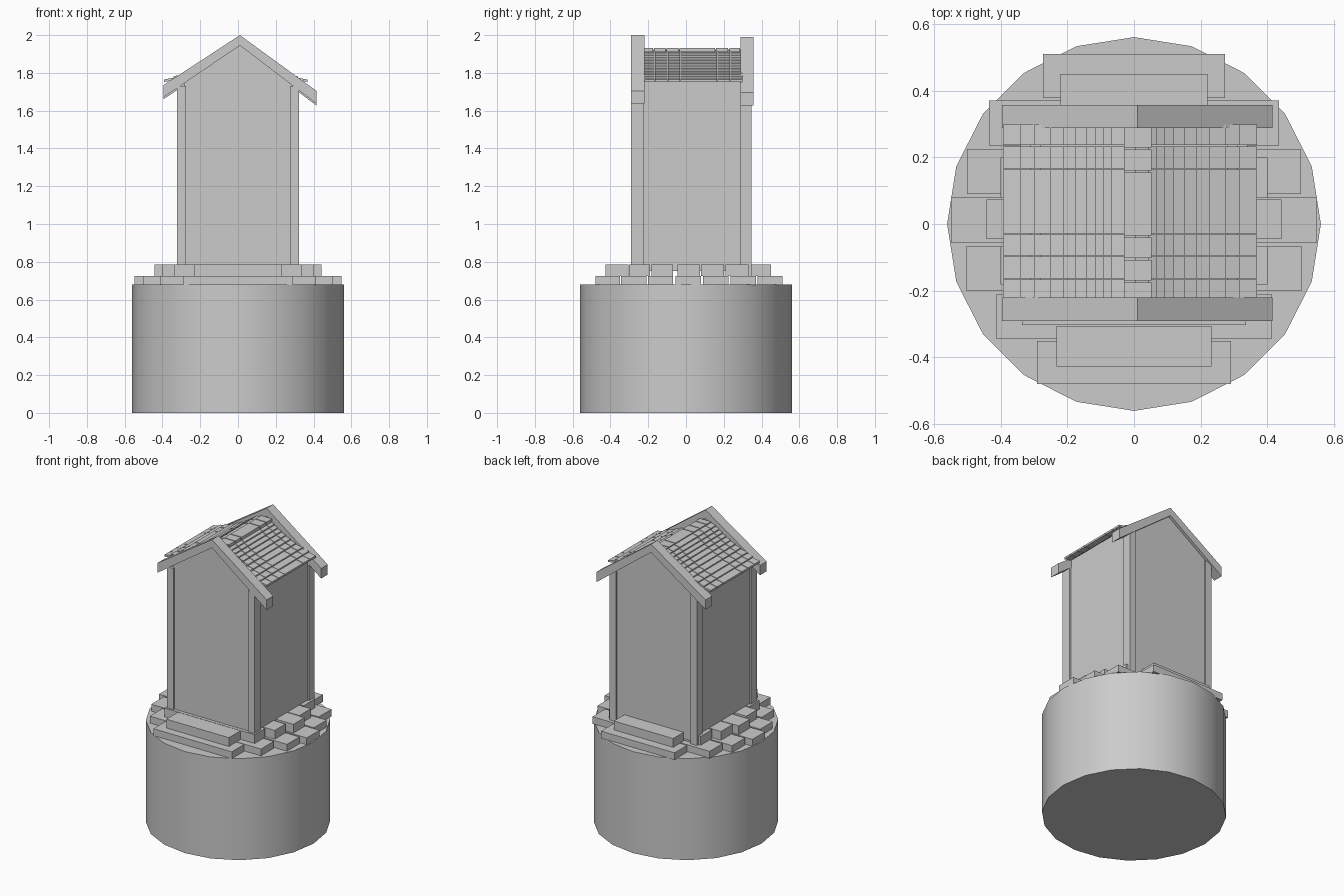
import bpy, bmesh

if "Cube" in bpy.data.objects:
    bpy.data.objects.remove(bpy.data.objects["Cube"])


def prism(bm, pts, y0, y1):
    """Extrude an x-z profile along y."""
    a = [bm.verts.new((x, y0, z)) for x, z in pts]
    b = [bm.verts.new((x, y1, z)) for x, z in pts]
    bm.faces.new(a)
    bm.faces.new(b[::-1])
    for i in range(len(pts)):
        j = (i + 1) % len(pts)
        bm.faces.new((a[i], b[i], b[j], a[j]))


def box(bm, x0, x1, y0, y1, z0, z1):
    prism(bm, [(x0, z0), (x1, z0), (x1, z1), (x0, z1)], y0, y1)


def finish(name, bm):
    bmesh.ops.recalc_face_normals(bm, faces=bm.faces[:])
    me = bpy.data.meshes.new(name)
    bm.to_mesh(me)
    bm.free()
    ob = bpy.data.objects.new(name, me)
    bpy.context.collection.objects.link(ob)
    return ob


# Round base
bpy.ops.mesh.primitive_cylinder_add(vertices=20, radius=0.56, depth=0.68, location=(0, 0, 0.34))
bpy.context.object.name = "round_base"
bpy.ops.object.shade_smooth_by_angle(angle=0.6)

# Two stepped layers of stone rows: half width, y start, y end
lower = [(0.29, -0.48, -0.35), (0.412, -0.345, -0.21), (0.503, -0.2, -0.068), (0.548, -0.055, 0.08),
         (0.5, 0.09, 0.225), (0.435, 0.235, 0.37), (0.272, 0.378, 0.51)]
upper = [(0.232, -0.427, -0.305), (0.335, -0.302, -0.19), (0.4, -0.182, -0.068), (0.442, -0.045, 0.073),
         (0.4, 0.08, 0.2), (0.34, 0.21, 0.33), (0.22, 0.34, 0.45)]
for name, rows, z0, z1 in (("lower_stones", lower, 0.678, 0.726), ("upper_stones", upper, 0.726, 0.785)):
    bm = bmesh.new()
    for w, y0, y1 in rows:
        box(bm, -w, w, y0, y1, z0, z1)
    finish(name, bm)

# Corner posts
bm = bmesh.new()
for s in (-1, 1):
    x0, x1 = sorted((s * 0.276, s * 0.324))
    for y0, y1 in ((-0.29, -0.225), (0.288, 0.347)):
        box(bm, x0, x1, y0, y1, 0.726, 1.73)
finish("corner_posts", bm)

# Side walls
bm = bmesh.new()
for s in (-1, 1):
    x0, x1 = sorted((s * 0.28, s * 0.312))
    box(bm, x0, x1, -0.25, 0.31, 0.75, 1.765)
finish("side_walls", bm)

# Gable walls
gable = [(-0.285, 0.74), (0.285, 0.74), (0.285, 1.745), (0.01, 1.95), (-0.285, 1.75)]
bm = bmesh.new()
prism(bm, gable, -0.28, -0.24)
prism(bm, gable, 0.3, 0.338)
finish("gable_walls", bm)

# Gable roof boards
board = [(0.01, 2.0), (0.415, 1.705), (0.415, 1.637), (0.01, 1.945), (-0.395, 1.67), (-0.395, 1.735)]
bm = bmesh.new()
prism(bm, board, -0.29, -0.22)
prism(bm, [(x, z - 0.01) for x, z in board], 0.288, 0.357)
finish("gable_boards", bm)

# Roof tiles: rows follow a curve that flattens toward the eaves
rows_x = [0.015, 0.055, 0.08, 0.105, 0.132, 0.165, 0.2, 0.24, 0.288, 0.33, 0.38]
cols_y = [-0.222, -0.165, -0.096, -0.03, 0.165, 0.234, 0.3]
bm = bmesh.new()
for s in (-1, 1):
    for k in range(len(rows_x) - 1):
        xa, xb = rows_x[k], rows_x[k + 1]
        za, zb = 1.925 - 0.0168 * k, 1.925 - 0.0168 * (k + 1)
        pts = [(xa, za), (xb, zb + 0.008), (xb, zb - 0.005), (xa, za - 0.013)]
        for y0, y1 in zip(cols_y, cols_y[1:]):
            prism(bm, [(s * x - 0.012, z) for x, z in pts], y0 + 0.002, y1 - 0.002)
finish("roof_tiles", bm)

# Ridge caps
ridge_y = [-0.225, -0.173, -0.105, -0.038, 0.157, 0.226, 0.29]
bm = bmesh.new()
for y0, y1 in zip(ridge_y, ridge_y[1:]):
    box(bm, -0.03, 0.052, y0 + 0.003, y1 - 0.003, 1.91, 1.931)
finish("ridge_caps", bm)
